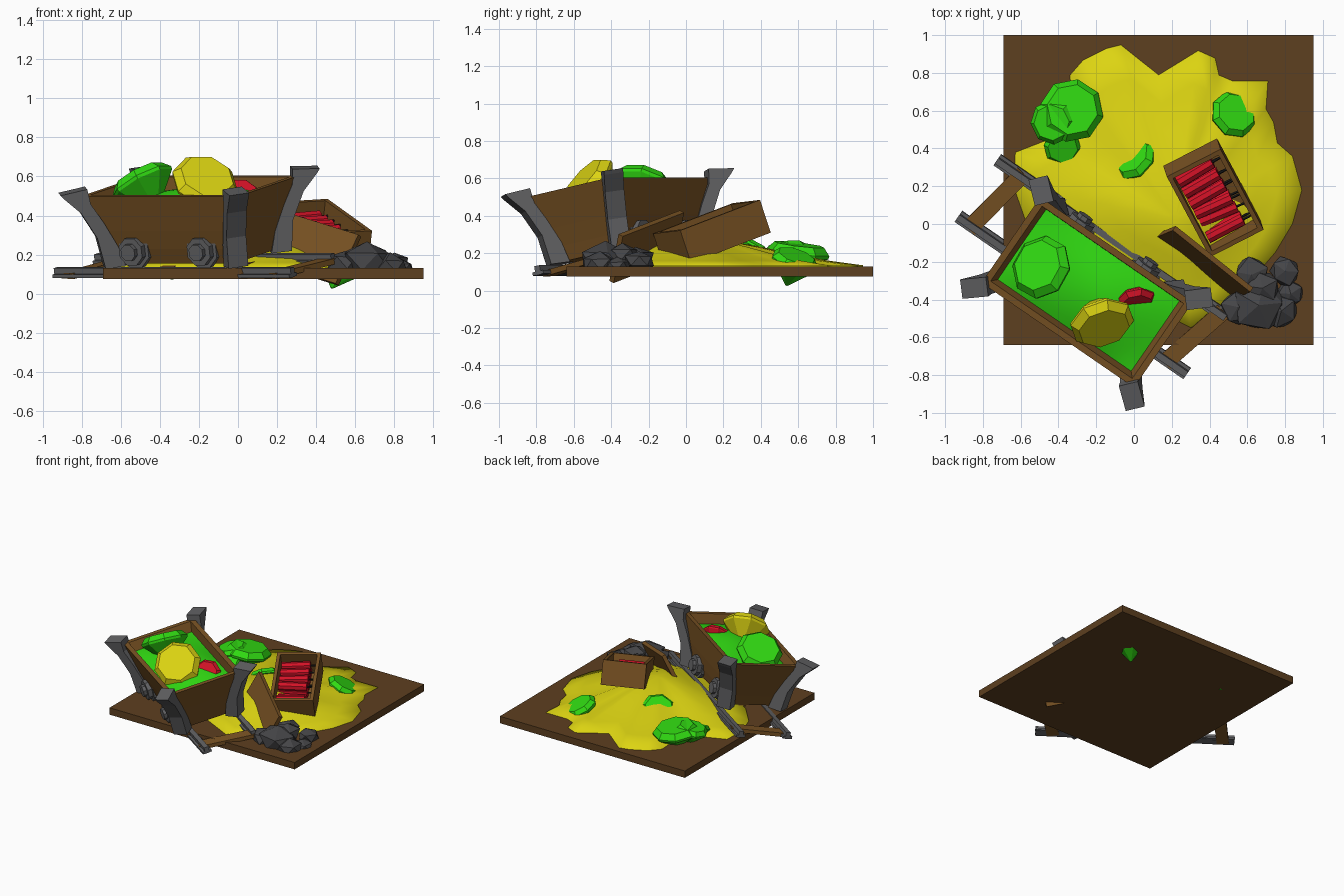
import bpy, bmesh, random
from math import pi, cos, sin, radians
from mathutils import Vector, Matrix

if "Cube" in bpy.data.objects:
    bpy.data.objects.remove(bpy.data.objects["Cube"])

random.seed(4)


def mat(name, rgb):
    m = bpy.data.materials.new(name)
    m.diffuse_color = (*rgb, 1)
    m.use_nodes = True
    m.node_tree.nodes["Principled BSDF"].inputs["Base Color"].default_value = m.diffuse_color
    return m


EARTH = mat("earth", (0.11, 0.05, 0.014))
WOOD = mat("wood", (0.19, 0.085, 0.017))
YELLOW = mat("yellow", (0.72, 0.66, 0.006))
GREEN = mat("green", (0.03, 0.7, 0.006))
RED = mat("red", (0.65, 0.006, 0.02))
IRON = mat("iron", (0.12, 0.12, 0.125))
COAL = mat("coal", (0.06, 0.06, 0.064))
BLACK = mat("black", (0.01, 0.01, 0.01))


def finish(name, bm, m, mtx=Matrix(), smooth=False):
    bmesh.ops.recalc_face_normals(bm, faces=bm.faces)
    me = bpy.data.meshes.new(name)
    bm.to_mesh(me)
    bm.free()
    me.materials.append(m)
    for p in me.polygons:
        p.use_smooth = smooth
    ob = bpy.data.objects.new(name, me)
    ob.matrix_world = mtx
    bpy.context.collection.objects.link(ob)
    return ob


def box(name, c, s, m, mtx=Matrix()):
    bm = bmesh.new()
    bmesh.ops.create_cube(bm, size=1, matrix=Matrix.Diagonal((*s, 1)))
    return finish(name, bm, m, mtx @ Matrix.Translation(c))


def cyl(name, r, depth, n, m, mtx):
    bm = bmesh.new()
    bmesh.ops.create_cone(bm, cap_ends=True, segments=n, radius1=r, radius2=r, depth=depth)
    return finish(name, bm, m, mtx)


def loft(bm, rings, cap_start=True, cap_end=True):
    vs = [[bm.verts.new(p) for p in r] for r in rings]
    n = len(vs[0])
    for a, b in zip(vs, vs[1:]):
        for i in range(n):
            j = (i + 1) % n
            bm.faces.new((a[i], a[j], b[j], b[i]))
    if cap_start:
        bm.faces.new(vs[0][::-1])
    if cap_end:
        bm.faces.new(vs[-1])


def gem(name, c, r, normal, m, depth=0.95):
    # cut stone: table, crown, girdle, pointed underside
    bm = bmesh.new()
    prof = [(0.05, -depth), (0.98, -0.06), (1, 0.04), (0.8, 0.28)]
    loft(bm, [[(r * k * cos((i + .5) * pi / 4), r * k * sin((i + .5) * pi / 4), r * z)
               for i in range(8)] for k, z in prof])
    rot = Vector(normal).to_track_quat('Z', 'Y').to_matrix().to_4x4()
    finish(name, bm, m, Matrix.Translation(c) @ rot)


def frame(origin, x, y):
    # matrix from an x axis and an approximate y axis
    x = Vector(x).normalized()
    z = x.cross(Vector(y)).normalized()
    y = z.cross(x)
    return Matrix.Translation(origin) @ Matrix((x, y, z)).transposed().to_4x4()


# ground slab
box("ground_slab", (0.13, 0.18, 0.1025), (1.64, 1.64, 0.055), EARTH)

# sand mound: ragged outline shrunk towards its peak
outline = [(-.07, .95), (.13, .79), (.34, .92), (.43, .88), (.45, .79), (.52, .76), (.71, .76),
           (.70, .61), (.74, .54), (.76, .43), (.84, .36), (.89, .18), (.84, 0), (.75, -.15),
           (.62, -.3), (.42, -.5), (.3, -.55), (.1, -.45), (-.2, -.3), (-.45, -.12), (-.58, .03),
           (-.64, .2), (-.63, .38), (-.45, .45), (-.33, .6), (-.34, .79), (-.27, .87), (-.15, .93)]
peak = Vector((0.22, 0.03))
bm = bmesh.new()
rings = [[(*(peak + (Vector(p) - peak) * k), z) for p in outline]
         for k, z in [(1, .125), (.995, .136), (.8, .16), (.6, .195), (.4, .235), (.2, .268), (.04, .278)]]
loft(bm, rings, cap_start=False)
finish("sand_mound", bm, YELLOW, smooth=True)

# cart and track share one tilted frame: x along the track, z up
TRACK = (Matrix.Translation((-0.178, -0.26, 0.15)) @ Matrix.Rotation(radians(-34.5), 4, 'Z')
         @ Matrix.Rotation(radians(11), 4, 'X'))
CART = TRACK @ Matrix.Translation((0, -0.045, 0))

# rails and sleepers
for s in (-1, 1):
    box("rail", (-0.055, s * 0.185, -0.006), (1.47, 0.035, 0.05), IRON, TRACK)
    box("rail_foot", (-0.055, s * 0.185, -0.02), (1.47, 0.07, 0.018), IRON, TRACK)
for u, a in [(-0.67, -10), (-0.2, 4), (0.2, -4), (0.6, -14)]:
    box("sleeper", (0, 0, 0), (0.09, 0.42, 0.03), WOOD,
        TRACK @ Matrix.Translation((u, 0, -0.02)) @ Matrix.Rotation(radians(a), 4, 'Z'))


# cart body: flared open trough with walls
def rect(a, b, h):
    return [(-a, -b, h), (a, -b, h), (a, b, h), (-a, b, h)]


bm = bmesh.new()
loft(bm, [rect(.36, .19, .05), rect(.385, .215, .13), rect(.42, .24, .23), rect(.49, .28, .417),
          rect(.455, .245, .417), rect(.385, .205, .23), rect(.36, .19, .13)])
finish("cart_body", bm, WOOD, CART)

# heap inside the cart, with a rounded bump
bm = bmesh.new()
bmesh.ops.create_grid(bm, x_segments=14, y_segments=10, size=1)
for v in bm.verts:
    x, y = v.co.x * 0.437, v.co.y * 0.23
    d = (1 - v.co.x ** 2) * (1 - v.co.y ** 2)
    v.co = (x, y, 0.345 + 0.06 * d + 0.012 * sin(9 * x + 5 * y) * d)
finish("cart_heap", bm, GREEN, CART, smooth=True)

# corner posts: bent profile pushed outwards along each corner diagonal
post = [(-.03, .04), (0, .15), (.06, .28), (.115, .38), (.125, .46),
        (.265, .445), (.25, .425), (.17, .34), (.1, .2), (.075, .04)]
for sx in (-1, 1):
    for sy in (-1, 1):
        d = Vector((sx * 0.75, sy * 0.66, 0))
        side = Vector((-d.y, d.x, 0)) * 0.052
        base = Vector((sx * 0.36, sy * 0.19, 0))
        bm = bmesh.new()
        loft(bm, [[base + d * r + side * k + Vector((0, 0, h)) for r, h in post] for k in (-1, 1)])
        finish("corner_post", bm, IRON, CART)

# wheels, hubs and axles
for u in (-0.234, 0.188):
    turn = Matrix.Rotation(pi / 2, 4, 'X') @ Matrix.Rotation(pi / 8, 4, 'Z')
    cyl("axle", 0.025, 0.44, 8, IRON, CART @ Matrix.Translation((u, 0, 0.12)) @ turn)
    for s in (-1, 1):
        for name, r, w, v in [("wheel_flange", .095, .035, .205), ("wheel", .075, .04, .235),
                              ("wheel_hub", .045, .04, .26)]:
            cyl(name, r, w, 8, IRON, CART @ Matrix.Translation((u, s * v, 0.122)) @ turn)

# gems: in the cart, in a cluster, and half buried in the sand
gem("cart_gem_green", (-.49, -.23, .565), .172, (-.45, .25, .85), GREEN)
gem("cart_gem_yellow", (-.17, -.52, .57), .175, (.25, -.7, .65), YELLOW)
gem("cart_gem_red", (.01, -.41, .50), .11, (.15, -.75, .6), RED)
gem("cluster_gem_large", (-.33, .6, .2), .17, (.08, .12, 1), GREEN, .75)
gem("cluster_gem_mid", (-.43, .54, .215), .12, (-.2, -.1, 1), GREEN)
gem("cluster_gem_small", (-.38, .41, .165), .1, (.1, -.35, .9), GREEN)
gem("sand_gem_right", (.53, .58, .155), .13, (.35, .3, .88), GREEN, 1.1)
gem("sand_gem_middle", (.0, .35, .185), .13, (-.5, .45, .75), GREEN, .5)

# crate tipped on the mound, open at the top
CRATE = frame((0.43, 0.11, 0.395), (.23, -.43, -.165), (.27, .18, .03))
L, W, H, T = 0.51, 0.32, 0.185, 0.025
box("crate_bottom", (0, 0, -H + T / 2), (L, W, T), WOOD, CRATE)
for s in (-1, 1):
    box("crate_side", (0, s * (W - T) / 2, -H / 2), (L, T, H), WOOD, CRATE)
    box("crate_end", (s * (L - T) / 2, 0, -H / 2), (T, W - 2 * T, H), WOOD, CRATE)

# red sticks with fuses, in two layers
for layer, h in enumerate((-0.125, -0.07)):
    for i in range(6):
        if layer and i == 4:
            continue
        place = (CRATE @ Matrix.Translation((-.18 + i * .071, -.02, h))
                 @ Matrix.Rotation(radians(random.uniform(-5, 5)), 4, 'Z')
                 @ Matrix.Rotation(pi / 2, 4, 'X'))
        cyl("red_stick", 0.034, 0.21, 8, RED, place)
        cyl("stick_fuse", 0.007, 0.05, 5, BLACK, place @ Matrix.Translation((0, 0, -.13)))

# crate lid standing on edge beside the crate
LID = frame((0.36, -0.21, 0.235), (.42, -.335, -.13), (.1, .08, .29))
box("crate_lid", (0, 0, 0), (0.54, 0.28, 0.03), WOOD, LID)

# coal pile: squashed, jittered low-poly rocks
for x, y, z, r in [(.66, -.43, .16, .15), (.62, -.27, .17, .1), (.8, -.25, .16, .085),
                   (.78, -.46, .14, .1), (.55, -.44, .16, .1), (.68, -.34, .19, .09),
                   (.83, -.37, .13, .08)]:
    bm = bmesh.new()
    bmesh.ops.create_icosphere(bm, subdivisions=1, radius=r)
    for v in bm.verts:
        v.co *= random.uniform(0.85, 1.12)
        v.co.z = max(v.co.z * 0.68, 0.11 - z)
    bmesh.ops.rotate(bm, verts=bm.verts, matrix=Matrix.Rotation(random.uniform(0, 6), 3, 'Z'))
    finish("coal_lump", bm, COAL, Matrix.Translation((x, y, z)))
